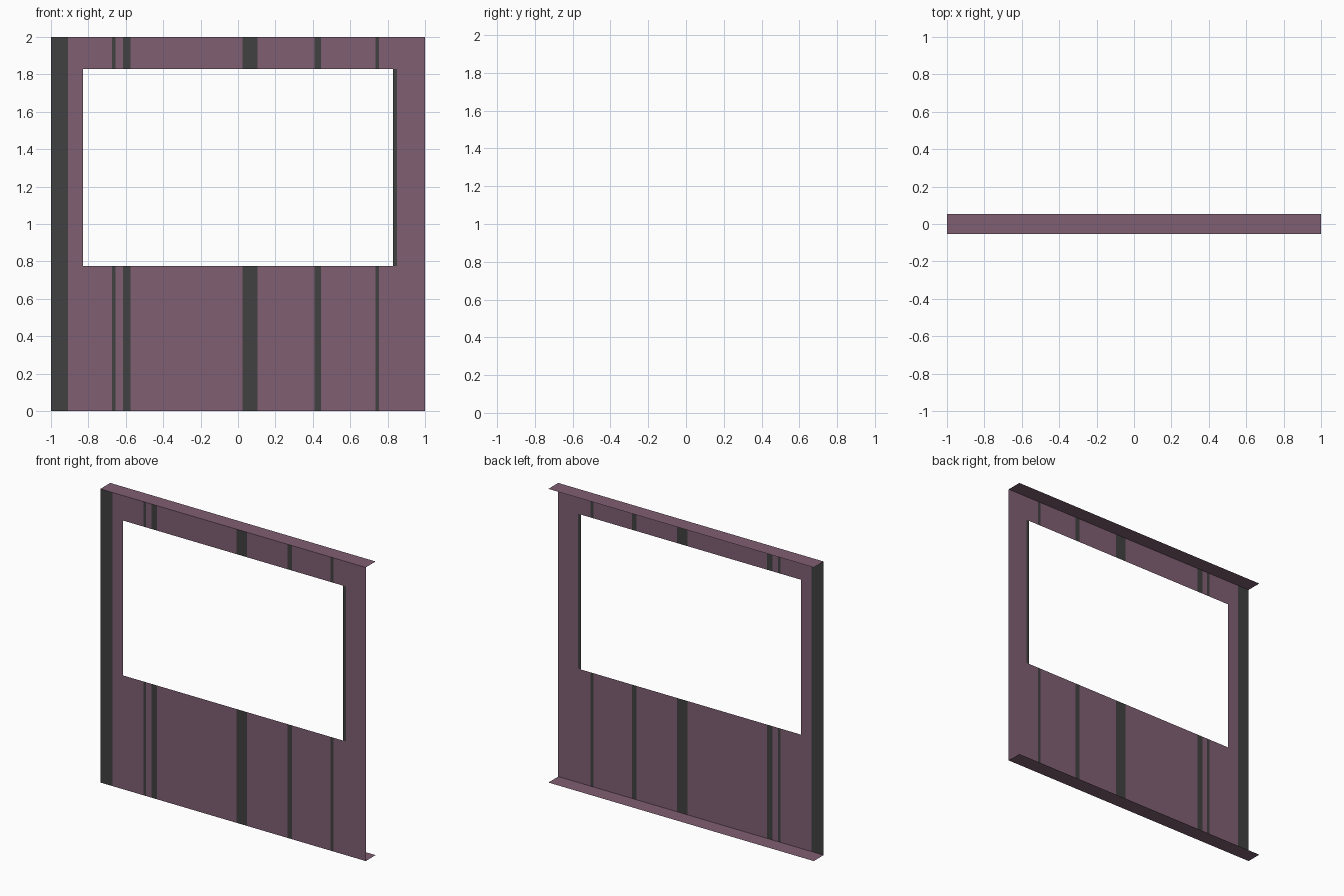
import bpy, bmesh

if "Cube" in bpy.data.objects:
    bpy.data.objects.remove(bpy.data.objects["Cube"])

def material(name, rgb):
    m = bpy.data.materials.new(name)
    m.diffuse_color = (*rgb, 1.0)
    m.use_nodes = True
    m.node_tree.nodes["Principled BSDF"].inputs["Base Color"].default_value = m.diffuse_color
    return m

MAUVE = material("mauve paint", (0.216, 0.114, 0.171))
DARK = material("dark grey", (0.053, 0.053, 0.053))

Y = 0.053                      # half depth of the frame
WX, WZ0, WZ1 = 0.83, 0.775, 1.83   # window opening
STRIPES = [(-1, -0.91), (-0.675, -0.655), (-0.615, -0.575),
           (0.025, 0.105), (0.41, 0.445), (0.735, 0.755)]
JAMB = (0.83, 0.85)

def finish(name, bm, mats):
    me = bpy.data.meshes.new(name)
    bm.to_mesh(me)
    bm.free()
    for m in mats:
        me.materials.append(m)
    ob = bpy.data.objects.new(name, me)
    bpy.context.collection.objects.link(ob)

# Front sheet: single skin cut into columns, window cells left open
xs = sorted({-1, 1, -WX, WX, *JAMB, *(v for s in STRIPES for v in s)})
zs = [0, WZ0, WZ1, 2]
bm = bmesh.new()
grid = [[bm.verts.new((x, -Y, z)) for z in zs] for x in xs]
for i in range(len(xs) - 1):
    mid = (xs[i] + xs[i + 1]) / 2
    for j in range(3):
        if j == 1 and abs(mid) < WX:
            continue
        f = bm.faces.new((grid[i][j], grid[i + 1][j],
                          grid[i + 1][j + 1], grid[i][j + 1]))
        striped = any(a < mid < b for a, b in STRIPES)
        jamb = j == 1 and JAMB[0] < mid < JAMB[1]
        f.material_index = int(striped or jamb)
finish("window_panel", bm, [MAUVE, DARK])

# Flanges: thin sheets folded back along the top and bottom edges
for name, z, s in (("top_flange", 2, 1), ("bottom_flange", 0, -1)):
    bm = bmesh.new()
    pts = [(-1, -Y), (1, -Y), (1, Y), (-1, Y)][::s]
    bm.faces.new([bm.verts.new((x, y, z)) for x, y in pts])
    finish(name, bm, [MAUVE])
